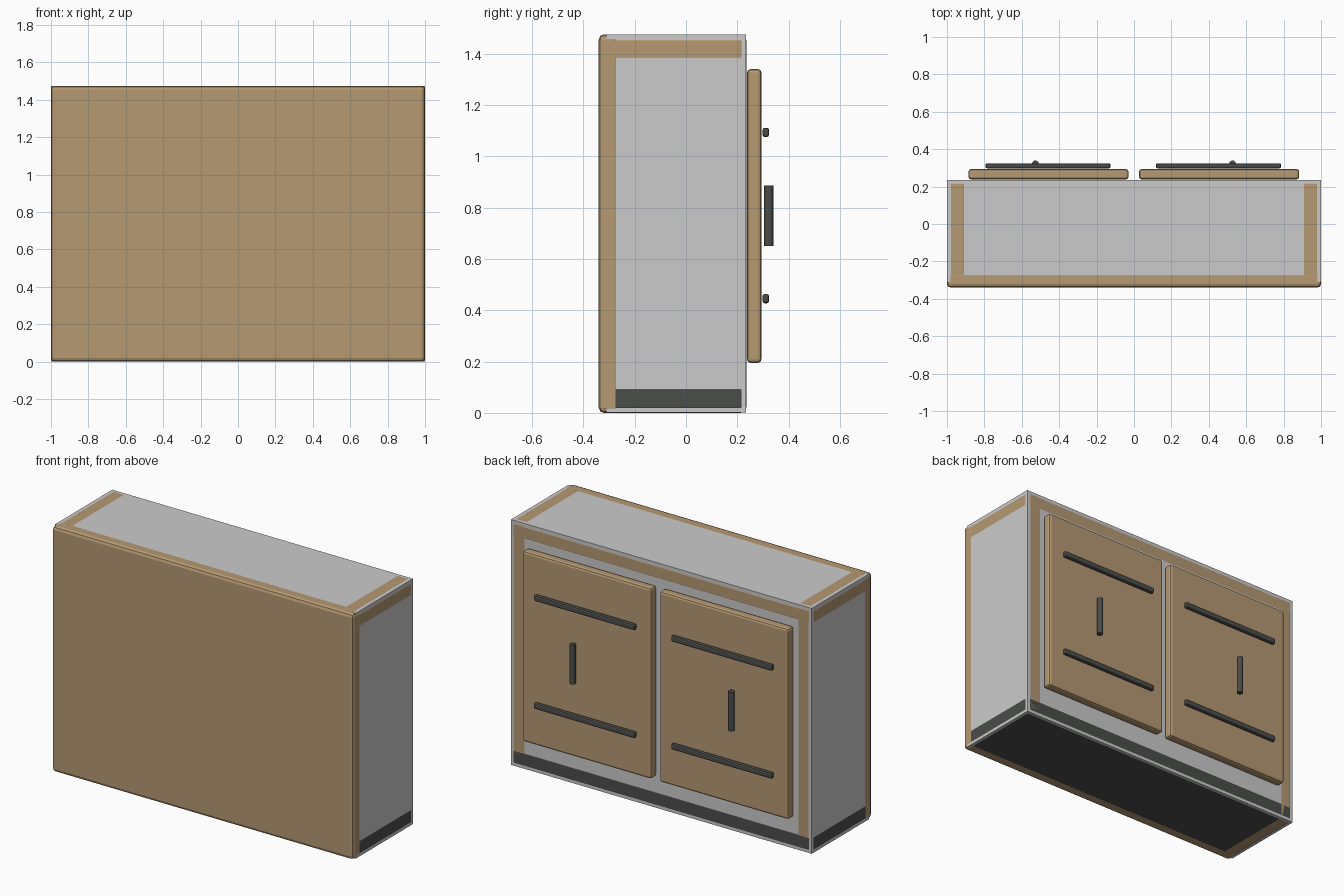
import bpy
from mathutils import Vector

if "Cube" in bpy.data.objects:
    bpy.data.objects.remove(bpy.data.objects["Cube"])


def material(name, color):
    m = bpy.data.materials.new(name)
    m.diffuse_color = (*color, 1)
    m.use_nodes = True
    m.node_tree.nodes["Principled BSDF"].inputs["Base Color"].default_value = m.diffuse_color
    return m


wood = material("light_wood", (0.47, 0.32, 0.17))
dark = material("dark_metal", (0.07, 0.075, 0.07))


def box(name, lo, hi, mat=None, bevel=0.0):
    """Box between two corners, with optional softened edges."""
    lo, hi = Vector(lo), Vector(hi)
    bpy.ops.mesh.primitive_cube_add(size=1, location=(lo + hi) / 2)
    ob = bpy.context.object
    ob.name = name
    ob.scale = hi - lo
    bpy.ops.object.transform_apply(location=False, rotation=False, scale=True)
    if mat:
        ob.data.materials.append(mat)
    if bevel:
        mod = ob.modifiers.new("edge_bevel", 'BEVEL')
        mod.width = bevel
        mod.segments = 2
    return ob


H = 1.475

# Plain carcass
box("cabinet_body", (-0.999, -0.31, 0.001), (0.999, 0.234, H - 0.001))

# Framing boards: their ends sit just proud of the carcass, broad faces just under it
box("top_board", (-1, -0.295, 1.365), (1, 0.235, H - 0.003), wood, 0.022)
box("bottom_board", (-1, -0.295, 0.0), (1, 0.235, 0.112), dark, 0.022)
for side, s in (("left", -1), ("right", 1)):
    x0, x1 = sorted((s * 0.997, s * 0.89))
    box(side + "_side_board", (x0, -0.295, 0), (x1, 0.235, H), wood, 0.022)

# Large panel covering the -y side
box("front_panel", (-1, -0.34, 0.0), (1, -0.255, H), wood, 0.02)

# Pair of doors with two rails and an upright handle each
for side, cx in (("left", -0.457), ("right", 0.455)):
    box(side + "_door", (cx - 0.428, 0.238, 0.195), (cx + 0.428, 0.294, 1.34), wood, 0.014)
    rail_x = cx - 0.003
    for level, z in (("lower", 0.445), ("upper", 1.093)):
        box(f"{side}_{level}_rail", (rail_x - 0.335, 0.298, z - 0.018),
            (rail_x + 0.335, 0.324, z + 0.018), dark, 0.009)
    bpy.ops.mesh.primitive_cylinder_add(vertices=12, radius=0.018, depth=0.235,
                                        location=(0.527 * (1 if cx > 0 else -1), 0.322, 0.768))
    handle = bpy.context.object
    handle.name = side + "_door_handle"
    handle.data.materials.append(dark)
